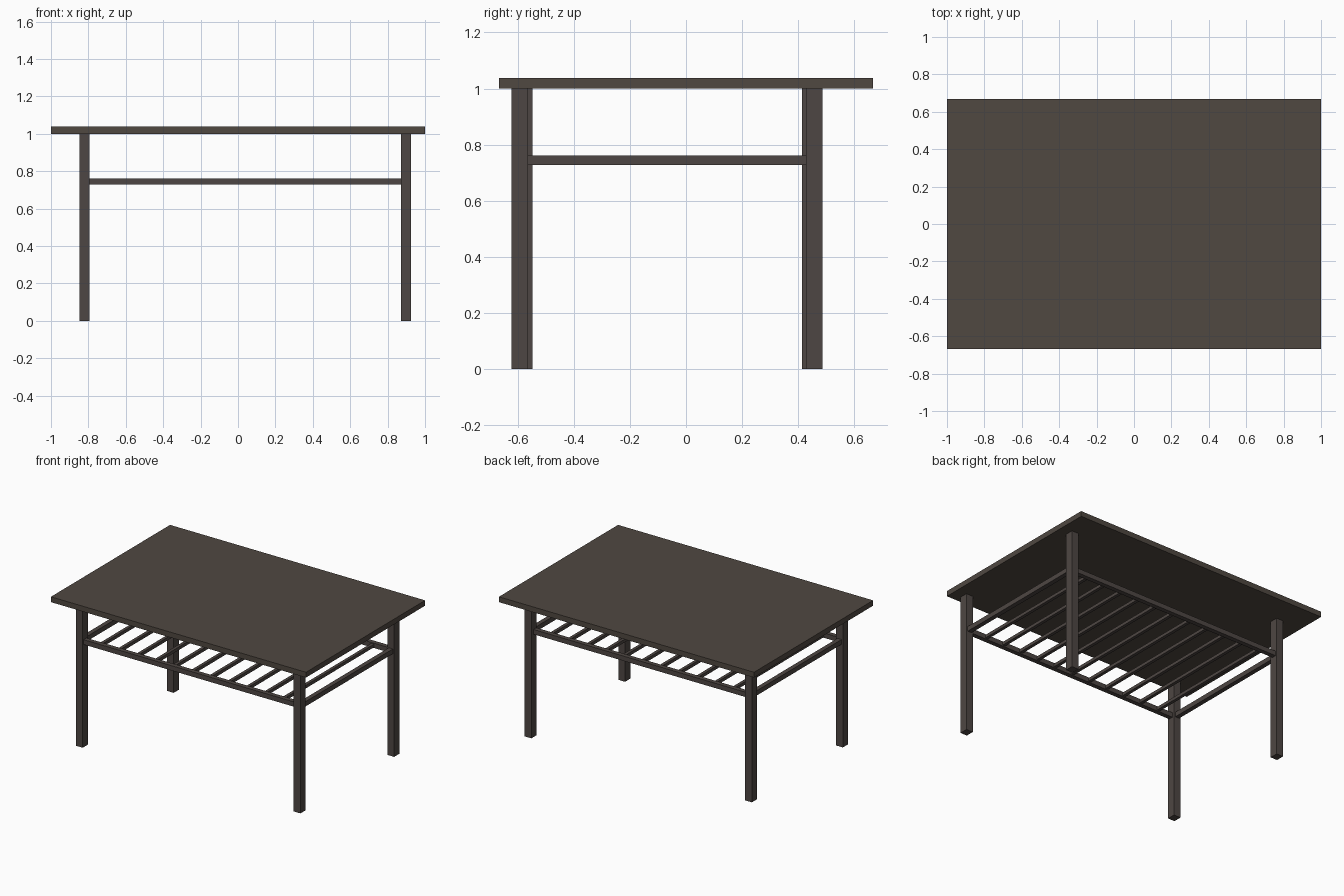
import bpy

if "Cube" in bpy.data.objects:
    bpy.data.objects.remove(bpy.data.objects["Cube"])


def material(name, rgb):
    m = bpy.data.materials.new(name)
    m.diffuse_color = (*rgb, 1.0)
    m.use_nodes = True
    m.node_tree.nodes["Principled BSDF"].inputs["Base Color"].default_value = m.diffuse_color
    return m


top_wood = material("dark brown wood", (0.080, 0.065, 0.053))
frame_wood = material("dark grey brown wood", (0.076, 0.062, 0.056))


def box(name, lo, hi, mat):
    """Axis-aligned box between two corners."""
    bpy.ops.mesh.primitive_cube_add(size=1, location=[(a + b) / 2 for a, b in zip(lo, hi)])
    ob = bpy.context.object
    ob.name = name
    ob.scale = [b - a for a, b in zip(lo, hi)]
    bpy.ops.object.transform_apply(location=False, rotation=False, scale=True)
    ob.data.materials.append(mat)
    return ob


# Table top
box("table_top", (-1, -0.667, 1.0), (1, 0.667, 1.038), top_wood)

# Legs: the right pair stands slightly wider apart than the left pair
LEG_X, LEG_Y = 0.0265, 0.0295
legs = {
    "front_left_leg": (-0.82, -0.577),
    "front_right_leg": (0.8985, -0.592),
    "back_left_leg": (-0.82, 0.442),
    "back_right_leg": (0.8985, 0.457),
}
for name, (x, y) in legs.items():
    box(name, (x - LEG_X, y - LEG_Y, 0), (x + LEG_X, y + LEG_Y, 1.0), frame_wood)

# Shelf rails between the legs
Z0, Z1, R = 0.728, 0.762, 0.016
FRONT, BACK, LEFT, RIGHT = -0.58, 0.446, -0.82, 0.8985
for name, y in (("front_rail", FRONT), ("back_rail", BACK)):
    box(name, (LEFT + 0.02, y - R, Z0), (RIGHT - 0.02, y + R, Z1), frame_wood)
box("left_rail", (LEFT - R, -0.56, Z0), (LEFT + R, 0.425, Z1), frame_wood)
box("right_rail", (RIGHT - R, -0.57, Z0), (RIGHT + R, 0.435, Z1), frame_wood)

# Shelf slats running front to back
SLATS = 11
for i in range(1, SLATS + 1):
    x = LEFT + (RIGHT - LEFT) * i / (SLATS + 1)
    box(f"shelf_slat_{i}", (x - 0.011, FRONT + 0.01, 0.734), (x + 0.011, BACK - 0.01, 0.756), frame_wood)
